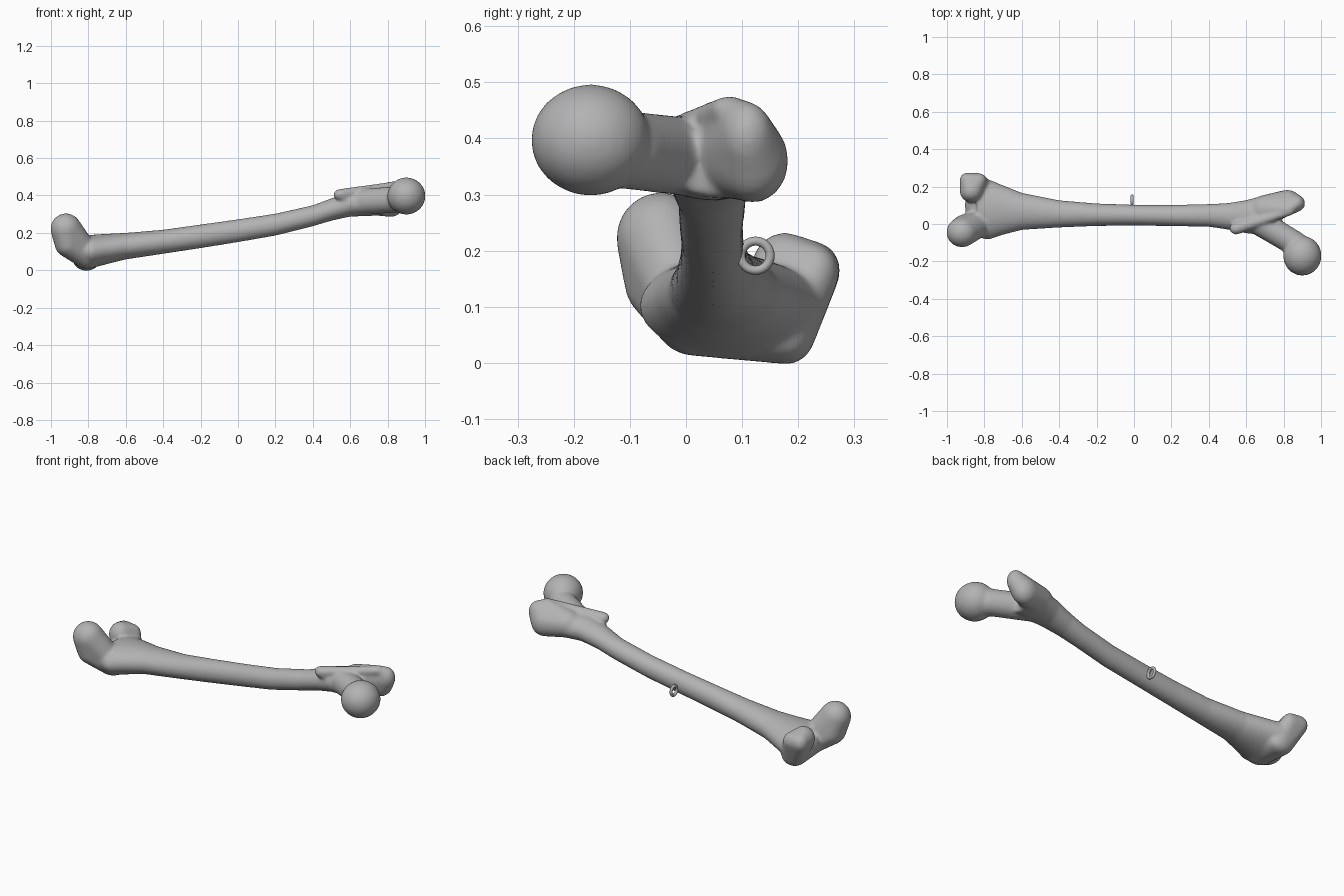
import bpy, bmesh, math
from mathutils import Matrix, Vector

cube = bpy.data.objects.get("Cube")
if cube:
    bpy.data.objects.remove(cube, do_unlink=True)

grey = bpy.data.materials.new("bone grey")
grey.use_nodes = True
grey.diffuse_color = (0.45, 0.45, 0.45, 1)
grey.node_tree.nodes["Principled BSDF"].inputs["Base Color"].default_value = grey.diffuse_color

# Unit ball directions shared by every rounded mass
ball = bmesh.new()
bmesh.ops.create_icosphere(ball, subdivisions=3, radius=1)
DIRECTIONS = [v.co.copy() for v in ball.verts]
ball.free()

body = bmesh.new()


def add_mass(*balls):
    """Add the convex hull of ellipsoids given as (centre, radii)."""
    bm = bmesh.new()
    for centre, radii in balls:
        for d in DIRECTIONS:
            bm.verts.new(Vector(centre) + d * Vector(radii))
    bmesh.ops.convex_hull(bm, input=bm.verts[:])
    bmesh.ops.delete(bm, geom=[v for v in bm.verts if not v.link_faces], context='VERTS')
    bmesh.ops.recalc_face_normals(bm, faces=bm.faces[:])
    mesh = bpy.data.meshes.new("mass")
    bm.to_mesh(mesh)
    bm.free()
    body.from_mesh(mesh)
    bpy.data.meshes.remove(mesh)


def add_loft(sections, sides=32):
    """Add a tube through oval sections (x, y low, y high, z low, z high)."""
    rings = []
    for x, y0, y1, z0, z1 in sections:
        ring = []
        for i in range(sides):
            a = math.tau * i / sides
            ring.append(body.verts.new((x, (y0 + y1) / 2 + (y1 - y0) / 2 * math.cos(a),
                                        (z0 + z1) / 2 + (z1 - z0) / 2 * math.sin(a))))
        rings.append(ring)
    faces = [body.faces.new(rings[0]), body.faces.new(rings[-1][::-1])]
    for a, b in zip(rings, rings[1:]):
        for i in range(sides):
            j = (i + 1) % sides
            faces.append(body.faces.new((a[i], b[i], b[j], a[j])))
    bmesh.ops.recalc_face_normals(body, faces=faces)


# Shaft, flaring at both ends
add_loft([
    (-.84, -.07, .23, .03, .18),
    (-.78, -.085, .24, .012, .19),
    (-.7, -.058, .207, .033, .195),
    (-.6, -.032, .167, .058, .2),
    (-.4, -.019, .127, .088, .217),
    (-.2, -.011, .11, .118, .245),
    (0, -.008, .103, .15, .273),
    (.2, -.012, .102, .185, .303),
    (.4, -.015, .107, .235, .348),
    (.5, -.03, .112, .265, .385),
    (.6, -.05, .128, .287, .422),
    (.7, -.06, .155, .29, .43),
    (.78, -.04, .165, .295, .42),
])

# Front condyle
front_low = ((-.81, .015, .075), (.08, .07, .063))
add_mass(((-.92, -.045, .222), (.083, .08, .083)),
         ((-.91, -.03, .14), (.07, .08, .07)), front_low)

# Back condyle, squarer in outline
back_low = ((-.81, .18, .05), (.07, .05, .053))
add_mass(((-.87, .175, .165), (.062, .06, .068)),
         ((-.89, .232, .165), (.043, .043, .05)),
         ((-.83, .232, .16), (.043, .04, .05)), back_low)

# Bridge under the notch between the condyles
add_mass(front_low, back_low, ((-.86, .1, .1), (.045, .06, .05)))

# Ball head and slanted neck
add_mass(((.9, -.17, .397), (.103, .107, .1)))
add_mass(((.87, -.11, .38), (.06, .07, .07)), ((.65, .02, .365), (.07, .07, .07)))

# Large trochanter
add_mass(((.7, .075, .37), (.08, .08, .075)),
         ((.82, .12, .36), (.07, .063, .075)),
         ((.87, .11, .405), (.045, .045, .06)),
         ((.83, .08, .435), (.04, .025, .042)))

# Small trochanter and the crest leading up from it
knob = ((.545, -.025, .405), (.036, .032, .03))
add_mass(knob, ((.6, .01, .37), (.05, .04, .04)))
add_mass(knob, ((.83, .065, .452), (.03, .02, .022)))


def finish(obj):
    obj.data.materials.append(grey)
    bpy.ops.object.select_all(action='DESELECT')
    obj.select_set(True)
    bpy.context.view_layer.objects.active = obj
    bpy.ops.object.shade_smooth()


# Fuse all masses into one smooth bone
mesh = bpy.data.meshes.new("bone")
body.to_mesh(mesh)
body.free()
bone = bpy.data.objects.new("bone", mesh)
bpy.context.collection.objects.link(bone)
finish(bone)
remesh = bone.modifiers.new("fuse", 'REMESH')
remesh.mode = 'VOXEL'
remesh.voxel_size = .008
remesh.use_smooth_shade = True
smooth = bone.modifiers.new("soften", 'SMOOTH')
smooth.factor = .5
smooth.iterations = 12

# Small hanging ring on the back of the shaft
bpy.ops.mesh.primitive_torus_add(major_radius=.026, minor_radius=.008,
                                 major_segments=40, minor_segments=14,
                                 location=(-.01, .124, .191),
                                 rotation=(0, math.pi / 2, 0))
ring = bpy.context.object
ring.name = "hanging_ring"
finish(ring)
